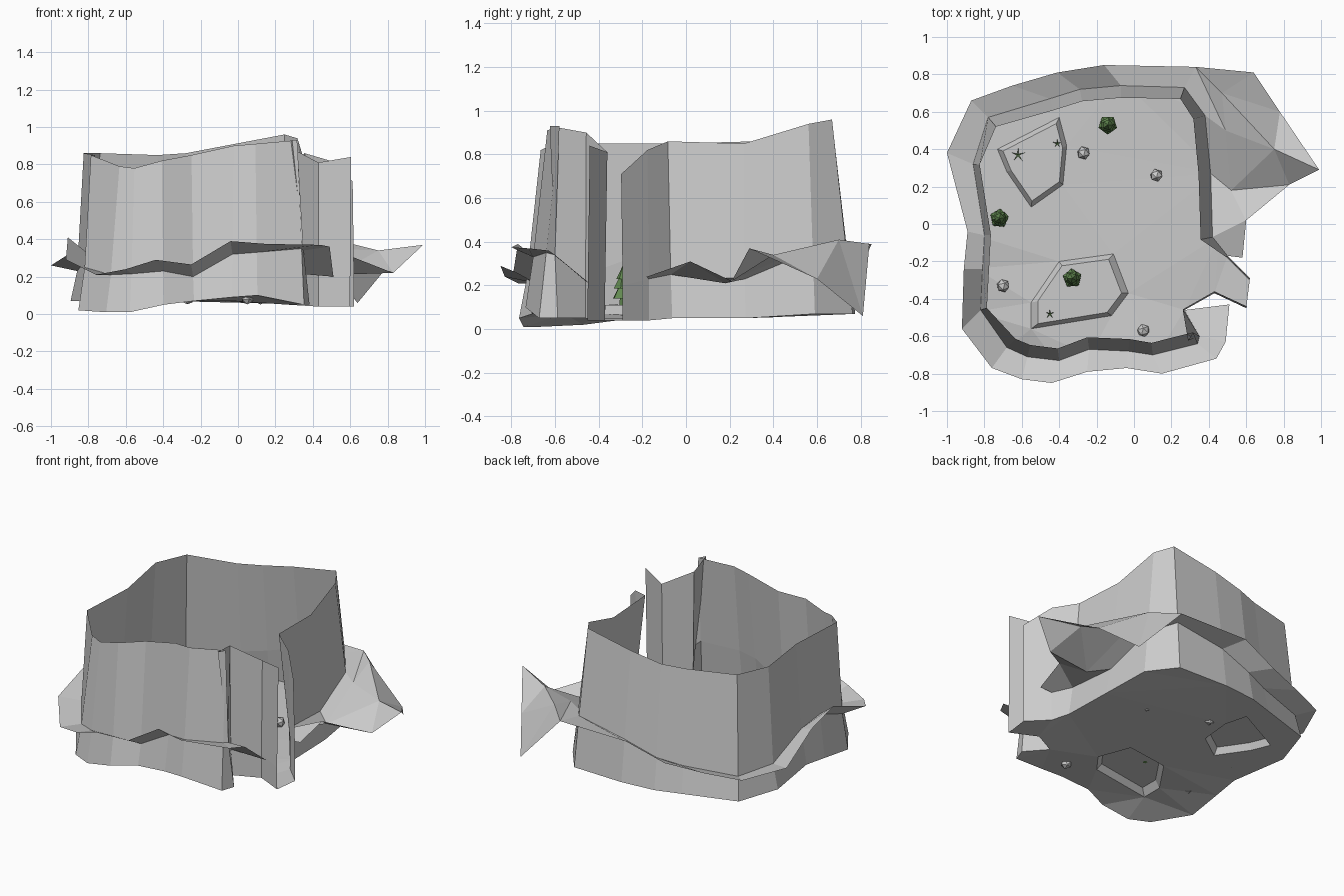
import bpy, bmesh, math, random
from mathutils import Vector, Matrix

if "Cube" in bpy.data.objects:
    bpy.data.objects.remove(bpy.data.objects["Cube"])

random.seed(4)


def finish(name, bm, mat=None):
    bmesh.ops.recalc_face_normals(bm, faces=bm.faces[:])
    me = bpy.data.meshes.new(name)
    bm.to_mesh(me)
    bm.free()
    ob = bpy.data.objects.new(name, me)
    bpy.context.collection.objects.link(ob)
    if mat:
        me.materials.append(mat)
    return ob


def strip(name, low, high):
    """Open sheet of quads between two matching polylines."""
    bm = bmesh.new()
    a = [bm.verts.new(p) for p in low]
    b = [bm.verts.new(p) for p in high]
    for i in range(len(a) - 1):
        bm.faces.new((a[i], a[i + 1], b[i + 1], b[i]))
    return finish(name, bm)


# Wall line, counter-clockwise from the gap: x, y, top z, ledge z, bottom z
wall = [
    (.62, -.29, .71, .20, .04), (.50, -.17, .82, .23, .04), (.42, -.07, .86, .25, .05),
    (.41, .27, .85, .23, .05), (.38, .58, .94, .36, .07), (.27, .73, .96, .40, .07),
    (-.07, .74, .90, .34, .07), (-.29, .72, .86, .27, .07), (-.45, .67, .85, .24, .07),
    (-.78, .57, .86, .22, .07), (-.86, .32, .86, .23, .07), (-.80, -.06, .85, .30, .07),
    (-.81, -.24, .85, .33, .05), (-.82, -.46, .85, .25, .02), (-.68, -.66, .79, .21, .01),
    (-.57, -.71, .78, .215, .01), (-.40, -.73, .82, .23, .05), (-.24, -.67, .85, .20, .07),
    (-.03, -.68, .90, .32, .09), (.10, -.70, .91, .33, .10), (.34, -.64, .93, .35, .05),
    (.35, -.60, .93, .34, .05), (.27, -.46, .90, .22, .05), (.43, -.37, .81, .20, .04),
    (.60, -.45, .84, .18, .04)]
n = len(wall)
top, mid, bottom = [], [], []
for i, (x, y, zt, za, zb) in enumerate(wall):
    a, b = Vector(wall[max(i - 1, 0)][:2]), Vector(wall[min(i + 1, n - 1)][:2])
    t = (b - a).normalized()
    inward = Vector((-t.y, t.x))
    gap = i < 2 or i > n - 4
    s = .01 if gap else (.035 if 10 <= i <= 13 else .065)
    o = 0 if gap else .035
    top.append((x + inward.x * s, y + inward.y * s, zt))
    mid.append((x, y, za))
    bottom.append((x - inward.x * o, y - inward.y * o, zb))
strip("cavern_wall", mid, top)
strip("base_side", bottom, mid)

# Ragged ledge: outer edge point for wall points 1 to 22
rim = [
    (.58, -.18, .24), (.60, .02, .31), (.52, .18, .21), (.49, .50, .35), (.33, .84, .39),
    (-.16, .85, .39), (-.41, .81, .30), (-.65, .74, .27), (-.87, .66, .25), (-1, .38, .26),
    (-.89, -.04, .33), (-.91, -.24, .41), (-.92, -.56, .29), (-.76, -.77, .21),
    (-.60, -.83, .24), (-.44, -.85, .29), (-.25, -.79, .265), (-.04, -.77, .39),
    (.15, -.80, .375), (.44, -.72, .37), (.49, -.63, .36), (.51, -.43, .20)]
strip("ledge", mid[1:23], rim)

# Flared rock sheet at the back right
fl = [rim[2], rim[3], rim[4], (.47, .70, .41), (.75, .40, .34), (.83, .21, .22),
      (.99, .29, .37), (.78, .60, .23), (.64, .81, .06), rim[1]]
bm = bmesh.new()
v = [bm.verts.new(p) for p in fl]
for f in [(0, 4, 1), (0, 5, 4), (5, 6, 4), (4, 6, 7), (1, 4, 3), (4, 7, 3), (3, 7, 8),
          (3, 8, 2), (1, 3, 2), (9, 5, 0)]:
    bm.faces.new([v[i] for i in f])
finish("flared_rock", bm)

# Floor with two raised plateaus
plateaus = [
    [(-.73, .40), (-.68, .28), (-.55, .09), (-.38, .21), (-.36, .42), (-.40, .57)],
    [(-.55, -.56), (-.55, -.42), (-.40, -.20), (-.11, -.16), (-.03, -.37), (-.12, -.49)]]
FZ, PZ = .07, .11
bm = bmesh.new()


def loop(points):
    vs = [bm.verts.new(p) for p in points]
    return vs, [bm.edges.new((vs[i - 1], vs[i])) for i in range(len(vs))]


edges = loop(bottom)[1]
rings = []
for p in plateaus:
    ring, e = loop([(x, y, FZ) for x, y in p])
    rings.append(ring)
    edges += e
bmesh.ops.triangle_fill(bm, use_beauty=True, use_dissolve=False, edges=edges,
                        normal=(0, 0, 1))
for ring in rings:
    c = sum((q.co for q in ring), Vector()) / len(ring)
    inner = []
    for q in ring:
        w = c + (q.co - c) * .86
        inner.append(bm.verts.new((w.x, w.y, PZ)))
    for i in range(len(ring)):
        bm.faces.new((ring[i - 1], ring[i], inner[i], inner[i - 1]))
    bm.faces.new(inner)
finish("floor", bm)

green = bpy.data.materials.new("foliage")
green.diffuse_color = (.12, .25, .08, 1)
green.use_nodes = True
green.node_tree.nodes["Principled BSDF"].inputs["Base Color"].default_value = green.diffuse_color


# Small five-sided pines
def pine(x, y, z):
    bm = bmesh.new()
    for r1, r2, h, z0 in [(.015, .012, .05, 0), (.052, .018, .06, .03),
                          (.042, .014, .055, .075), (.03, 0, .06, .12)]:
        bmesh.ops.create_cone(bm, cap_ends=True, segments=5, radius1=r1, radius2=r2, depth=h,
                              matrix=Matrix.Translation((x, y, z + z0 + h / 2))
                              @ Matrix.Rotation(random.random() * 6, 4, 'Z'))
    finish("pine_tree", bm, green)


for p in [(-.14, .53, FZ), (-.72, .03, FZ), (-.33, -.29, PZ)]:
    pine(*p)

# Loose rocks
for x, y in [(-.27, .38), (.12, .26), (-.70, -.33), (.05, -.57)]:
    bm = bmesh.new()
    bmesh.ops.create_icosphere(bm, subdivisions=1, radius=.036,
                               matrix=Matrix.Translation((x, y, FZ + .015))
                               @ Matrix.Rotation(random.random() * 3, 4, 'X'))
    finish("rock", bm)

# Grass sprigs of thin blades
for x, y, r in [(-.62, .37, .04), (-.41, .43, .025), (-.45, -.48, .025)]:
    bm = bmesh.new()
    for k in range(5):
        a = k * math.tau / 5 + .3
        d, s = Vector((math.cos(a), math.sin(a), 0)), Vector((-math.sin(a), math.cos(a), 0)) * .004
        c = Vector((x, y, PZ))
        bm.faces.new([bm.verts.new(p) for p in (c + s, c - s, c + d * r + Vector((0, 0, .03)))])
    finish("grass_sprig", bm, green)
